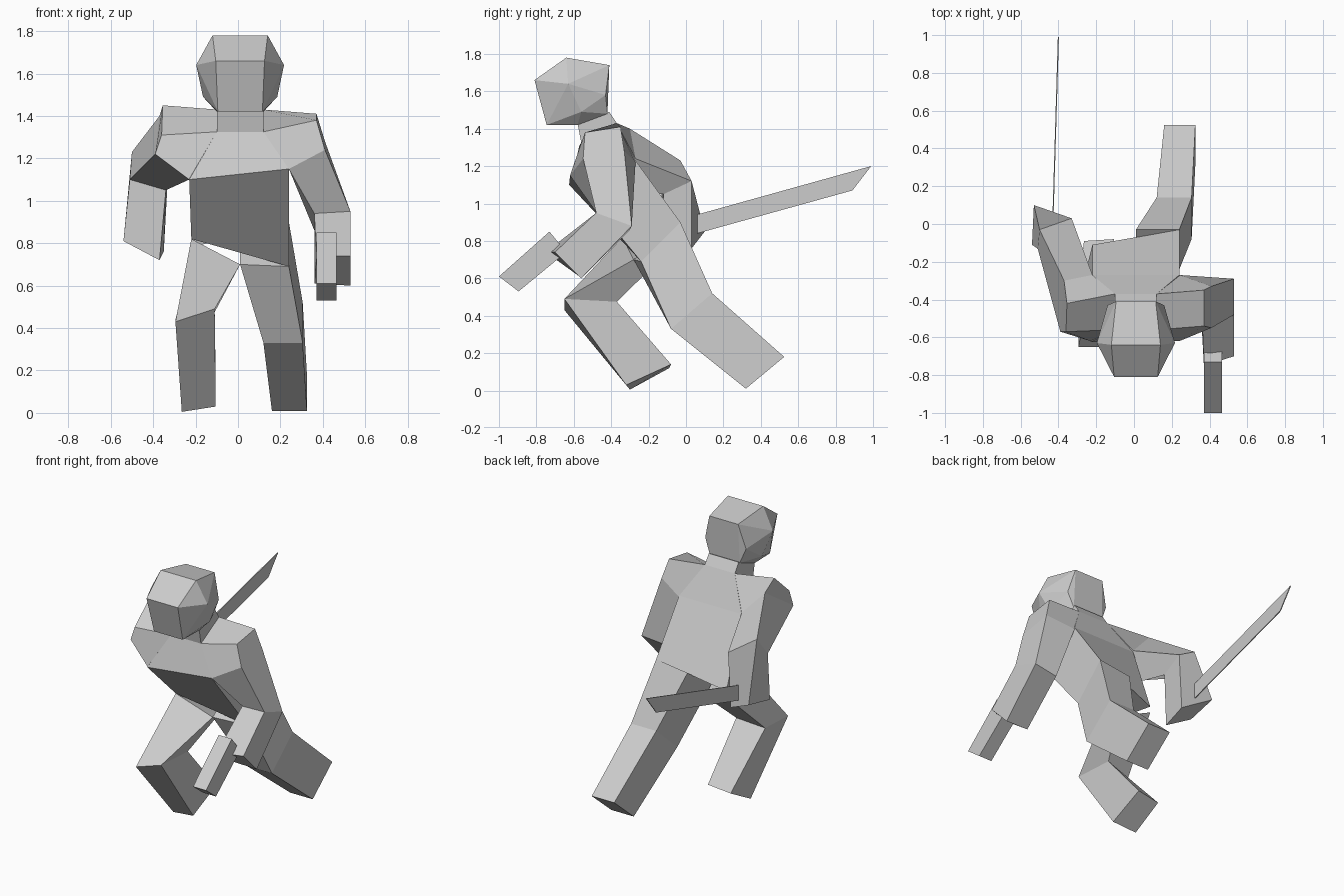
import bpy, bmesh


def finish(name, bm):
    bmesh.ops.recalc_face_normals(bm, faces=bm.faces)
    me = bpy.data.meshes.new(name)
    bm.to_mesh(me)
    bm.free()
    ob = bpy.data.objects.new(name, me)
    bpy.context.collection.objects.link(ob)
    return ob


def loft(name, rings):
    """Skin a row of equal-length rings and cap both ends."""
    bm = bmesh.new()
    rows = [[bm.verts.new(p) for p in r] for r in rings]
    n = len(rows[0])
    for a, b in zip(rows, rows[1:]):
        for i in range(n):
            j = (i + 1) % n
            bm.faces.new((a[i], a[j], b[j], b[i]))
    bm.faces.new(rows[0])
    bm.faces.new(rows[-1])
    return finish(name, bm)


def ring(x0, x1, front, back):
    """Four-cornered section from an x range and front/back (y, z) points."""
    return [(x0, *front), (x1, *front), (x1, *back), (x0, *back)]


def prism(name, x0, x1, profile):
    """Flat side profile in (y, z) given thickness along x."""
    return loft(name, [[(x, y, z) for y, z in profile] for x in (x0, x1)])


# Head: faceted hull from mirrored points
bm = bmesh.new()
for x, y, z in [(.13, -.64, 1.78), (.105, -.41, 1.74), (.115, -.81, 1.66), (.207, -.63, 1.64),
                (.15, -.43, 1.58), (.105, -.745, 1.42), (.175, -.56, 1.49), (.11, -.42, 1.48),
                (.11, -.58, 1.42)]:
    for s in (-1, 1):
        bm.verts.new((s * x + .01, y, z))
bmesh.ops.convex_hull(bm, input=bm.verts)
bmesh.ops.dissolve_limit(bm, angle_limit=.06, verts=bm.verts, edges=bm.edges)
finish("head", bm)

# Torso with neck, hips twisted with the stride
loft("torso", [
    ring(-.10, .12, (-.58, 1.43), (-.41, 1.49)),
    ring(-.10, .12, (-.56, 1.325), (-.37, 1.43)),
    [(-.23, -.625, 1.10), (.24, -.62, 1.15), (.24, -.27, 1.23), (-.22, -.27, 1.23)],
    [(-.22, -.34, .82), (.24, -.24, .69), (.24, -.03, .90), (-.22, -.11, .78)],
])

# Legs: rear leg stretched back, front leg bent
loft("left_leg", [
    [(.01, -.28, .70), (.24, -.24, .69), (.24, -.03, .90), (.01, -.03, .87)],
    ring(.12, .305, (-.08, .33), (.14, .52)),
    ring(.16, .325, (.32, .01), (.525, .18)),
])
loft("right_leg", [
    [(-.22, -.34, .82), (.01, -.28, .70), (-.02, -.17, .67), (-.22, -.11, .74)],
    [(-.295, -.65, .43), (-.11, -.65, .49), (-.11, -.37, .475), (-.295, -.41, .44)],
    [(-.265, -.30, .005), (-.105, -.32, .03), (-.105, -.08, .14), (-.265, -.09, .12)],
])

# Left arm: front outer, front inner, back inner, back outer
loft("left_arm", [
    [(.37, -.54, 1.38), (.12, -.56, 1.325), (.12, -.37, 1.43), (.37, -.35, 1.41)],
    [(.41, -.55, 1.24), (.24, -.62, 1.15), (.24, -.27, 1.22), (.41, -.33, 1.28)],
    [(.53, -.48, .95), (.36, -.47, .94), (.36, -.30, .86), (.53, -.29, .88)],
    [(.53, -.70, .74), (.37, -.75, .74), (.36, -.57, .61), (.53, -.56, .60)],
])

# Right arm: back inner, back outer, front outer, front inner
loft("right_arm", [
    [(-.10, -.37, 1.43), (-.355, -.42, 1.45), (-.36, -.57, 1.31), (-.10, -.56, 1.325)],
    [(-.22, -.27, 1.24), (-.37, -.30, 1.40), (-.39, -.57, 1.22), (-.23, -.62, 1.10)],
    [(-.33, .03, 1.12), (-.50, -.03, 1.23), (-.51, -.13, 1.10), (-.34, -.12, 1.05)],
    [(-.35, .03, .76), (-.53, .10, .85), (-.54, -.11, .81), (-.37, -.14, .72)],
])

# Hand-held box and thin blade
prism("left_hand_box", .37, .465, [(-1, .61), (-.895, .53), (-.64, .74), (-.73, .85)])
blade = prism("blade", -.003, .003, [(.02, .93), (.06, .84), (.89, 1.07), (.99, 1.2)])
for v in blade.data.vertices:
    v.co.x += -.43 + .03 * v.co.y
